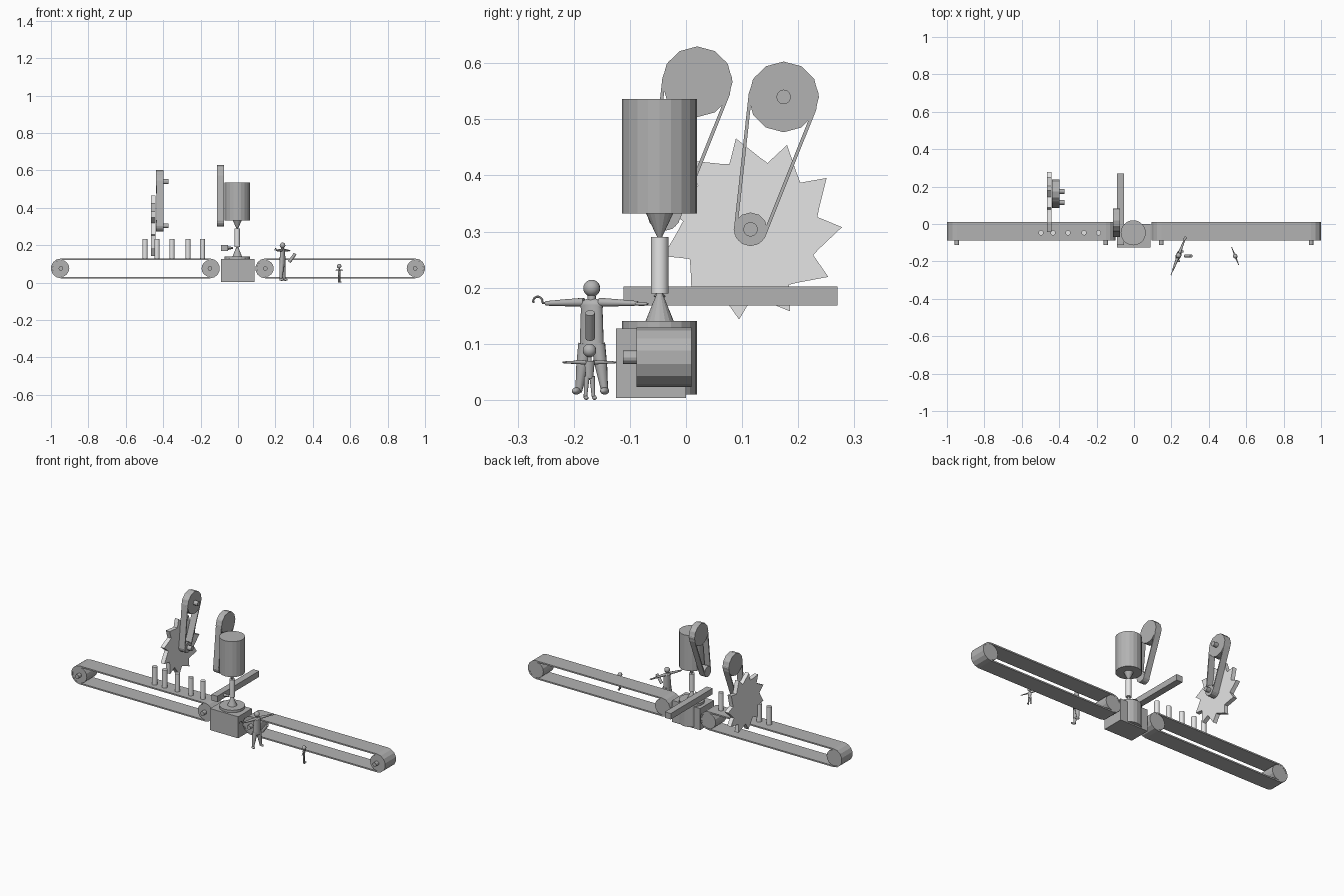
import bpy, bmesh, math
from mathutils import Vector, Matrix

if "Cube" in bpy.data.objects:
    bpy.data.objects.remove(bpy.data.objects["Cube"])


def material(name, v):
    m = bpy.data.materials.new(name)
    m.diffuse_color = (v, v, v, 1)
    m.use_nodes = True
    m.node_tree.nodes["Principled BSDF"].inputs["Base Color"].default_value = m.diffuse_color
    return m


GREY = material("machine_grey", 0.45)
LIGHT = material("light_grey", 0.78)


def finish(name, bm, mat, smooth=False):
    bmesh.ops.recalc_face_normals(bm, faces=bm.faces[:])
    me = bpy.data.meshes.new(name)
    bm.to_mesh(me)
    bm.free()
    me.materials.append(mat)
    ob = bpy.data.objects.new(name, me)
    bpy.context.collection.objects.link(ob)
    if smooth:
        bpy.ops.object.select_all(action='DESELECT')
        ob.select_set(True)
        bpy.context.view_layer.objects.active = ob
        bpy.ops.object.shade_smooth_by_angle(angle=math.radians(40))
    return ob


def add_limb(bm, a, b, r1, r2, seg=12, flat=1.0):
    """Tapered cylinder from a to b; flat squashes its local y."""
    a, b = Vector(a), Vector(b)
    d = b - a
    rot = d.to_track_quat('Z', 'Y').to_matrix().to_4x4()
    m = Matrix.Translation((a + b) / 2) @ rot @ Matrix.Diagonal((1, flat, 1, 1))
    bmesh.ops.create_cone(bm, cap_ends=True, segments=seg, radius1=r1, radius2=r2,
                          depth=d.length, matrix=m)


def rod(name, a, b, r1, r2=None, seg=12, mat=GREY, smooth=False):
    bm = bmesh.new()
    add_limb(bm, a, b, r1, r1 if r2 is None else r2, seg)
    return finish(name, bm, mat, smooth)


def box(name, lo, hi):
    lo, hi = Vector(lo), Vector(hi)
    bm = bmesh.new()
    bmesh.ops.create_cube(bm, size=1, matrix=Matrix.Translation((lo + hi) / 2)
                          @ Matrix.Diagonal((*(hi - lo), 1)))
    return finish(name, bm, GREY)


def tangent_loop(c1, r1, c2, r2, steps=7):
    """Outline of a belt wrapped round two circles."""
    dx, dy = c2[0] - c1[0], c2[1] - c1[1]
    base = math.atan2(dy, dx)
    t = math.acos((r1 - r2) / math.hypot(dx, dy))
    pts = []
    for c, r, s, e in ((c1, r1, t, 2 * math.pi - t), (c2, r2, -t, t)):
        for i in range(steps + 1):
            g = base + s + (e - s) * i / steps
            pts.append((c[0] + r * math.cos(g), c[1] + r * math.sin(g)))
    return pts


def belt(name, c1, r1, c2, r2, thick, place, lo, hi):
    outer = tangent_loop(c1, r1, c2, r2)
    inner = tangent_loop(c1, r1 - thick, c2, r2 - thick)
    bm = bmesh.new()
    rings = [[bm.verts.new(place(u, v, w)) for u, v in loop]
             for loop, w in ((outer, lo), (outer, hi), (inner, hi), (inner, lo))]
    n = len(outer)
    for k in range(4):
        p, q = rings[k], rings[(k + 1) % 4]
        for i in range(n):
            j = (i + 1) % n
            bm.faces.new((p[i], p[j], q[j], q[i]))
    return finish(name, bm, GREY)


# conveyors: belt, end rollers and axle stubs
for side, xa, xb in (("left", -0.947, -0.15), ("right", 0.146, 0.947)):
    belt(side + "_conveyor_belt", (xa, 0.076), 0.053, (xb, 0.076), 0.053, 0.008,
         lambda u, v, w: (u, w, v), -0.088, 0.01)
    for i, x in enumerate((xa, xb)):
        rod(f"{side}_roller_{i}", (x, -0.087, 0.076), (x, 0.009, 0.076), 0.045, seg=16)
        rod(f"{side}_axle_{i}", (x, -0.112, 0.076), (x, -0.08, 0.076), 0.012)

# workpieces on the left conveyor and one held in the lathe
CX, CY = -0.004, -0.047
for i, x in enumerate((-0.497, -0.433, -0.353, -0.267, -0.19)):
    rod(f"workpiece_{i}", (x, CY, 0.129), (x, CY, 0.232), 0.014, mat=LIGHT, smooth=True, seg=16)
rod("held_workpiece", (CX, CY, 0.19), (CX, CY, 0.29), 0.0155, mat=LIGHT, smooth=True, seg=16)

# central lathe
box("lathe_base", (-0.09, -0.125, 0.003), (0.088, 0.0, 0.127))
rod("turntable", (CX, CY, 0.01), (CX, CY, 0.141), 0.067, seg=20)
rod("lower_center", (CX, CY, 0.141), (CX, CY, 0.195), 0.025, 0.003, seg=16)
rod("upper_center", (CX, CY, 0.285), (CX, CY, 0.332), 0.002, 0.024, seg=16)
rod("upper_drum", (CX, CY, 0.332), (CX, CY, 0.536), 0.067, seg=20)
box("tool_bar", (-0.092, -0.111, 0.168), (-0.054, 0.27, 0.202))
rod("cutting_tip", (-0.056, CY, 0.185), (-0.026, CY, 0.185), 0.011, 0.004, seg=4)

# belt drives
for name, x0, x1, dy, dz in (("saw_drive", -0.438, -0.398, 0, 0),
                             ("lathe_drive", -0.112, -0.075, -0.154, 0.027)):
    big, small = (0.174 + dy, 0.54 + dz), (0.115 + dy, 0.304 + dz)
    belt(name + "_belt", big, 0.0625, small, 0.0295, 0.006,
         lambda u, v, w: (w, u, v), x0 + 0.001, x1 - 0.001)
    for part, (y, z), r in (("large_wheel", big, 0.063), ("small_wheel", small, 0.03)):
        rod(f"{name}_{part}", (x0, y, z), (x1, y, z), r, seg=12)
        if name == "saw_drive":
            rod(f"{name}_{part}_hub", (x1, y, z), (-0.372, y, z), 0.013)

# circular saw blade
bm = bmesh.new()
outline = []
for k in range(11):
    for off, r in ((1, 0.163), (10, 0.121), (17, 0.128)):
        g = math.radians(off) + 2 * math.pi * k / 11
        outline.append(bm.verts.new((-0.464, 0.115 + r * math.cos(g), 0.305 + r * math.sin(g))))
face = bm.faces.new(outline)
ext = bmesh.ops.extrude_face_region(bm, geom=[face])
bmesh.ops.translate(bm, vec=(0.024, 0, 0),
                    verts=[v for v in ext["geom"] if isinstance(v, bmesh.types.BMVert)])
finish("saw_blade", bm, LIGHT)


def ball(bm, c, r, squash=(1, 1, 1)):
    bmesh.ops.create_uvsphere(bm, u_segments=16, v_segments=10, radius=r,
                              matrix=Matrix.Translation(c) @ Matrix.Diagonal((*squash, 1)))


def place_figure(name, bm, loc, deg):
    bm.transform(Matrix.Translation(loc) @ Matrix.Rotation(math.radians(deg), 4, 'Z'))
    finish(name, bm, GREY, True)


# adult worker, arms spread along local x, facing local -y
bm = bmesh.new()
ball(bm, (0, 0, 0.199), 0.015, (1, 1, 1))
add_limb(bm, (0, 0, 0.17), (0, 0, 0.19), 0.008, 0.007)
ball(bm, (0, 0, 0.168), 0.022, (1, 0.55, 0.6))
add_limb(bm, (0, 0, 0.085), (0, 0, 0.17), 0.023, 0.02, 16, 0.65)
for s in (-1, 1):
    add_limb(bm, (s * 0.012, 0, 0.1), (s * 0.018, 0, 0.06), 0.013, 0.011)
    add_limb(bm, (s * 0.018, 0, 0.06), (s * 0.025, 0, 0.014), 0.011, 0.006)
    ball(bm, (s * 0.027, -0.006, 0.016), 0.008, (0.9, 1.7, 0.8))
    add_limb(bm, (s * 0.015, 0, 0.174), (s * 0.055, 0, 0.173), 0.008, 0.006)
    add_limb(bm, (s * 0.055, 0, 0.173), (s * 0.088, 0, 0.172), 0.006, 0.004)
ball(bm, (0.095, 0, 0.171), 0.007, (2, 1, 0.5))
# hook hand
prev = (-0.086, 0, 0.172)
for i in range(8):
    g = math.radians(-20 + 32 * i)
    cur = (-0.103 + 0.009 * math.cos(g), 0, 0.176 + 0.008 * math.sin(g))
    add_limb(bm, prev, cur, 0.002, 0.002, 6)
    prev = cur
place_figure("adult_worker", bm, (0.238, -0.168, 0), 69)

# tool carried in front of the worker
rod("carried_tool", (0.274, -0.171, 0.11), (0.306, -0.171, 0.155), 0.0085, seg=12, smooth=True)

# small worker
bm = bmesh.new()
ball(bm, (0, 0, 0.088), 0.012)
add_limb(bm, (0, 0, 0.062), (0, 0, 0.08), 0.004, 0.004)
add_limb(bm, (0, 0, 0.038), (0, 0, 0.069), 0.007, 0.010, 12, 0.7)
for s in (-1, 1):
    add_limb(bm, (s * 0.005, 0, 0.042), (s * 0.008, 0, 0.003), 0.005, 0.003)
    ball(bm, (s * 0.008, -0.004, 0.0035), 0.0035, (1, 2, 1))
    add_limb(bm, (s * 0.007, 0, 0.067), (s * 0.046, 0, 0.067), 0.004, 0.002)
    ball(bm, (s * 0.048, 0, 0.067), 0.003, (1.4, 1, 0.6))
place_figure("small_worker", bm, (0.541, -0.172, 0), 112)
